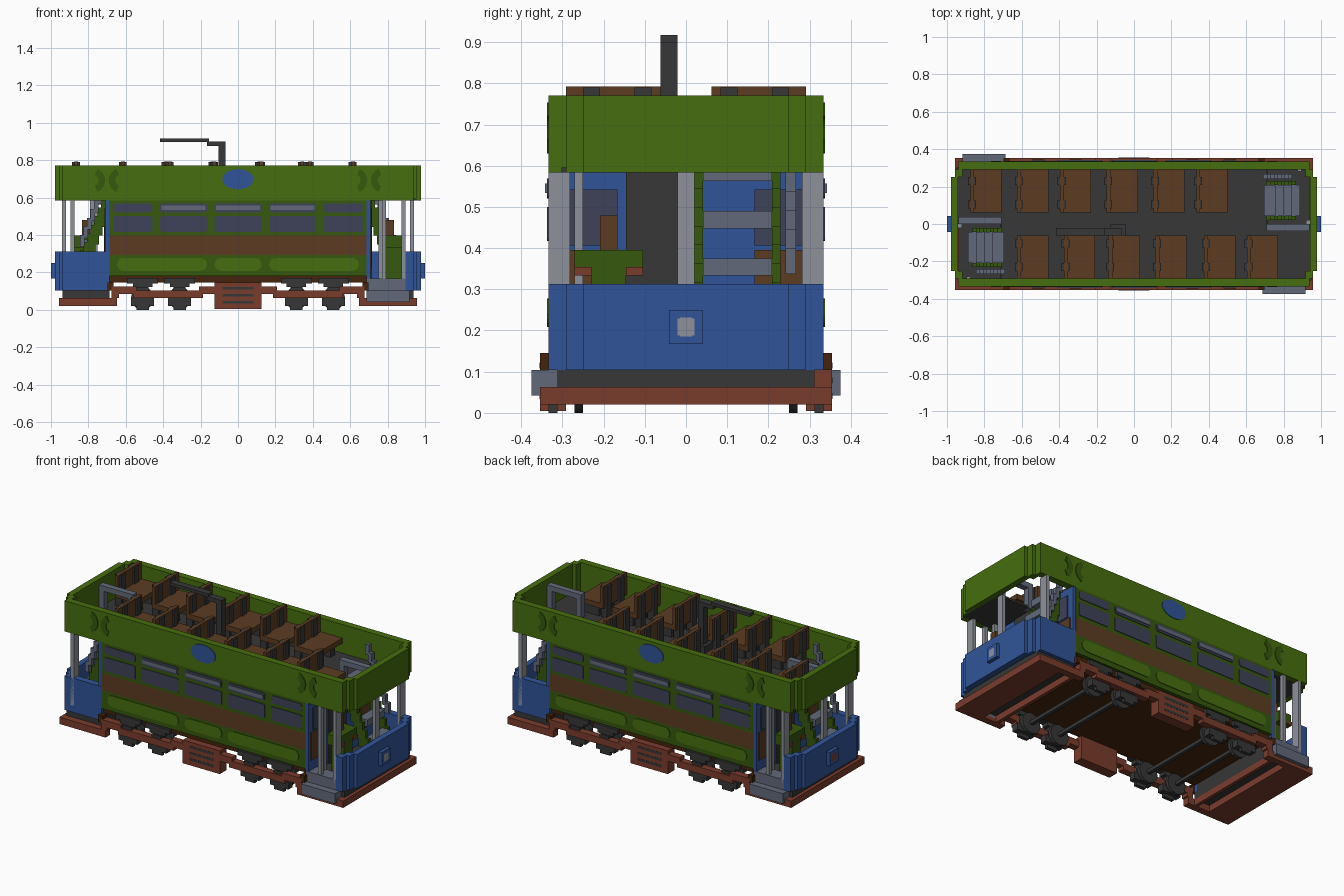
import bpy, bmesh, math
from mathutils import Vector

start_cube = bpy.data.objects.get("Cube")
if start_cube:
    bpy.data.objects.remove(start_cube)

UNIT = 1 / 48  # all sizes below are in blocks


def make_material(name, rgb):
    linear = [((c / 255 + 0.055) / 1.055) ** 2.4 if c > 10 else c / 3295 for c in rgb] + [1]
    mat = bpy.data.materials.new(name)
    mat.use_nodes = True
    mat.diffuse_color = linear
    mat.node_tree.nodes["Principled BSDF"].inputs["Base Color"].default_value = linear
    return mat


GREEN = make_material("leaf green", (70, 110, 15))
DEEP = make_material("deep green", (54, 88, 12))
BLUE = make_material("blue", (48, 84, 152))
GLASS = make_material("slate glass", (62, 66, 88))
STEEL = make_material("steel", (98, 105, 122))
PALE = make_material("pale grey", (142, 145, 155))
BROWN = make_material("wood brown", (92, 60, 34))
DARK = make_material("charcoal", (55, 55, 55))
RUST = make_material("rust red", (122, 60, 44))
UNDER = make_material("dark brown", (68, 36, 12))

# Copies as (x sign, y sign): plain, mirrored, or turned half round
ONE = [(1, 1)]
TURN = [(1, 1), (-1, -1)]
ENDS = [(1, 1), (-1, 1)]
SIDES = [(1, 1), (1, -1)]
FOUR = ENDS + [(1, -1), (-1, -1)]


def finish(name, mat, bm):
    bmesh.ops.recalc_face_normals(bm, faces=bm.faces)
    bmesh.ops.scale(bm, vec=(UNIT,) * 3, verts=bm.verts)
    mesh = bpy.data.meshes.new(name)
    bm.to_mesh(mesh)
    bm.free()
    mesh.materials.append(mat)
    obj = bpy.data.objects.new(name, mesh)
    bpy.context.collection.objects.link(obj)
    return obj


def box(name, mat, xs, ys, zs, copies=ONE):
    bm = bmesh.new()
    for sx, sy in copies:
        verts = bmesh.ops.create_cube(bm, size=1)["verts"]
        for v in verts:
            v.co = Vector((sx * xs[v.co.x > 0], sy * ys[v.co.y > 0], zs[v.co.z > 0]))
    return finish(name, mat, bm)


def plate(name, mat, points, copies=SIDES, y=16, thick=0.3):
    """Thin plate on the long sides, cut from an x-z outline."""
    bm = bmesh.new()
    for sx, sy in copies:
        face = bm.faces.new([bm.verts.new((sx * x, sy * (y - 0.1), z)) for x, z in points])
        out = bmesh.ops.extrude_face_region(bm, geom=[face])["geom"]
        for v in out:
            if isinstance(v, bmesh.types.BMVert):
                v.co.y += sy * thick
    return finish(name, mat, bm)


def arc(cx, cz, rx, rz, a0, a1, n=8):
    angles = [math.radians(a0 + (a1 - a0) * i / n) for i in range(n + 1)]
    return [(cx + rx * math.cos(a), cz + rz * math.sin(a)) for a in angles]


def rounded(x0, x1, z0, z1, r):
    return (arc(x1 - r, z1 - r, r, r, 90, 0, 4) + arc(x1 - r, z0 + r, r, r, 0, -90, 4)
            + arc(x0 + r, z0 + r, r, r, -90, -180, 4) + arc(x0 + r, z1 - r, r, r, 180, 90, 4))


# Saloon body in stacked bands
box("floor_underside", UNDER, (-33, 33), (-15, 15), (7, 9))
box("lower_panel", DEEP, (-33, 33), (-16, 16), (8.6, 14))
box("waist_band", BROWN, (-33, 33), (-16, 16), (14, 19))
box("window_band", DEEP, (-33, 33), (-16, 16), (19, 28))
plate("centre_oval", GREEN, rounded(-6, 6, 10, 13.3, 1.6))
plate("side_oval", GREEN, rounded(8, 31, 10, 13.3, 1.6), FOUR)
for label, x0, x1, vent, copies in (("centre", -6, 6, STEEL, SIDES),
                                    ("middle", 8, 20, STEEL, FOUR), ("outer", 22, 32, GLASS, FOUR)):
    plate(label + "_window", GLASS, rounded(x0, x1, 20, 24, 0.4), copies)
    plate(label + "_top_light", GLASS, rounded(x0, x1, 25, 27.3, 0.7), copies)
    if vent == STEEL:
        box(label + "_vent", vent, (x0 + 0.4, x1 - 0.4), (16, 16.4), (25.6, 26.7), copies)

# End walls with window, wood panel and door
box("end_wall", BLUE, (33, 34), (-15.9, 15.9), (7, 28), ENDS)
box("end_window", GLASS, (34, 34.3), (8, 14), (19.5, 26), FOUR)
box("end_wood_panel", BROWN, (34, 34.3), (8, 15), (11, 19), FOUR)
box("end_door", DARK, (34, 34.4), (-7, 1), (7, 28), TURN)

# Upper deck and its stepped-corner parapet
box("deck_floor", DARK, (-34, 34), (-14.5, 14.5), (28, 28.6))
box("deck_end_floor", DARK, (34, 45.5), (-14.5, 0), (28, 28.6), TURN)
box("parapet_side", GREEN, (-45, 45), (14, 16), (28, 37), SIDES)
box("parapet_corner", GREEN, (44, 46), (12, 14), (28, 37), FOUR)
box("parapet_end", GREEN, (45.2, 47), (-12, 12), (28, 37), ENDS)
plate("side_medallion", BLUE, arc(0, 33.5, 4, 2.6, 0, 345, 23))
for label, cx, flip in (("inner", 30, 0), ("outer", 37.3, 180)):
    crescent = (arc(cx, 33.2, 3.2, 3.2, flip - 68, flip + 68)
                + arc(cx, 33.2, 1.5, 1.5, flip + 68, flip - 68))
    plate(label + "_crescent", DEEP, crescent, FOUR)

# Deck seats, backs all toward the same end
rows = (("left_seat", 1, (-41, -29, -18, -6, 6, 17)), ("right_seat", -1, (-29, -17, -5.5, 6.5, 19, 30)))
for label, side, starts in rows:
    for x in starts:
        copy = [(1, side)]
        box(label + "_cushion", BROWN, (x, x + 7), (3, 14), (31.5, 33), copy)
        box(label + "_back", BROWN, (x - 1, x), (3, 14), (31.5, 38), copy)
        for y in (4, 10):
            box(label + "_leg", DARK, (x + 1, x + 6), (y, y + 2), (28.6, 31.5), copy)
            box(label + "_bracket", DARK, (x - 1.6, x + 0.4), (y, y + 2), (28.6, 37.9), copy)

# Trolley pole
box("pole_base", DARK, (-6, -2), (-4, 0), (28.6, 31))
box("pole_mast", DARK, (-5, -3.2), (-3, -1), (28.6, 42.5))
box("pole_elbow", DARK, (-8, -3.2), (-3, -1), (42, 43.2))
box("pole_arm", DARK, (-20, -7.5), (-3, -1), (43.1, 44))

# Stair guard on the deck
box("guard_rail", STEEL, (34, 45), (-1.8, 0), (34, 35.5), TURN)
for x in (34, 43.4):
    box("guard_post", STEEL, (x, x + 1.6), (-1.8, 0), (28, 34.5), TURN)

# Stairs: open treads, stepped stringers and handrail
for i in range(4):
    x, z = 40.5 - 2.1 * i, 10.5 + 5.5 * i
    box("stair_tread", STEEL, (x - 0.8, x + 2.1), (2, 10), (z, z + 2), TURN)
for i in range(9):
    x, z = 41.5 - 0.9 * i, 8 + 2.2 * i
    for y in (1, 10):
        box("stair_stringer", DEEP, (x - 2.2, x), (y, y + 1), (z, min(z + 5, 28)), TURN)
    if i:
        box("stair_handrail", STEEL, (x - 1.2, x), (11.6, 12.8), (z + 6, z + 9), TURN)

# Platform, dash panels and lamps
box("platform_base", DARK, (33, 45), (-15, 15), (2.9, 5), ENDS)
box("platform_floor", DARK, (33, 45), (-12, 14), (5, 7), TURN)
box("dash_end", BLUE, (45.3, 47), (-12, 12), (5, 15), ENDS)
box("dash_corner", BLUE, (44, 46), (12, 14), (5, 15), FOUR)
box("dash_side", BLUE, (33, 45), (14, 16), (5, 15), TURN)
box("dash_return", BLUE, (43, 45), (-16, -14), (5, 15), TURN)
for label, sx, mat in (("head", 1, PALE), ("tail", -1, RUST)):
    end = [(sx, 1)]
    box(label + "_lamp_housing", BLUE, (47, 48), (-2, 2), (8, 12), end)
    box(label + "_lamp_lens", mat, (47.8, 48.03), (-1, 1), (9, 11), end)
    box(label + "_lamp_lens_wide", mat, (47.8, 48.02), (-0.7, 0.7), (8.9, 11.1), end)
box("entry_step_low", STEEL, (33, 44), (-18, -15), (2, 5), TURN)
box("entry_step_high", STEEL, (33, 43), (-16, -12), (5, 8), TURN)

# Canopy posts
box("corner_post", PALE, (42, 43), (13.5, 16), (7, 28), FOUR)
box("centre_post", PALE, (44.2, 45.2), (-1, 1), (7, 28), ENDS)
box("entry_post", PALE, (37, 38), (-15.8, -14.6), (8, 28), TURN)
box("inner_entry_post", PALE, (36, 37), (-13, -12), (8, 28), TURN)

# Driver's controls
box("control_cabinet", DEEP, (38, 42), (-11, -7), (7, 16), TURN)
box("control_top", DEEP, (38, 42), (-13, -5), (16, 19), TURN)
box("control_lever", BROWN, (38, 40), (-10, -8), (19, 23), TURN)
for y in (-13, -7):
    box("control_handle", RUST, (41, 42.4), (y, y + 2), (16, 17), TURN)

# Rust-red running frame
box("buffer_slab", RUST, (38, 46), (-17, 17), (1, 3), ENDS)
box("end_frame", RUST, (31, 38), (15, 17), (1, 3), FOUR)
box("frame_riser", RUST, (30.5, 32.5), (15, 17), (3, 6), FOUR)
box("frame_shoulder", RUST, (26, 32.5), (15, 17), (4, 6), FOUR)
box("frame_rail", RUST, (9, 27), (15, 17), (3, 5), FOUR)
box("frame_hip", RUST, (6, 10), (15, 17), (4, 6), FOUR)
box("inner_cross_bar", RUST, (33, 34), (-15, 15), (1, 3), ENDS)
box("frame_bracket", UNDER, (32, 33.5), (15, 17), (5, 7), FOUR)
box("side_box", RUST, (-6, 6), (14, 17), (0.2, 7), SIDES)
for z in (1.6, 3.4, 5.2):
    box("side_box_slot", DARK, (-4, 4), (16.9, 17.05), (z, z + 0.7), SIDES)

# Wheels, axle boxes and springs
for x in (24.5, 15):
    bm = bmesh.new()
    for sx, sy in FOUR:
        verts = bmesh.ops.create_cone(bm, cap_ends=True, segments=12, radius1=3,
                                      radius2=3, depth=1)["verts"]
        for v in verts:
            v.co = Vector((sx * x + v.co.x, sy * 12.5 + v.co.z, 3 + v.co.y))
    finish("wheel", DARK, bm)
    box("axle", DARK, (x - 0.5, x + 0.5), (-12, 12), (2.5, 3.5), ENDS)
    box("axle_box", DARK, (x - 3, x + 3), (14, 16), (1, 3), FOUR)
    box("axle_box_foot", DARK, (x - 1.6, x + 1.6), (15, 16), (0, 1), FOUR)
    box("axle_guide", DARK, (x - 1.5, x + 1.5), (14, 16.5), (3, 5.8), FOUR)
    box("spring", DARK, (x - 4, x + 4), (14, 16), (6.8, 8.2), FOUR)
    box("spring_core", DARK, (x - 2.5, x + 2.5), (14, 16), (5.8, 6.8), FOUR)
